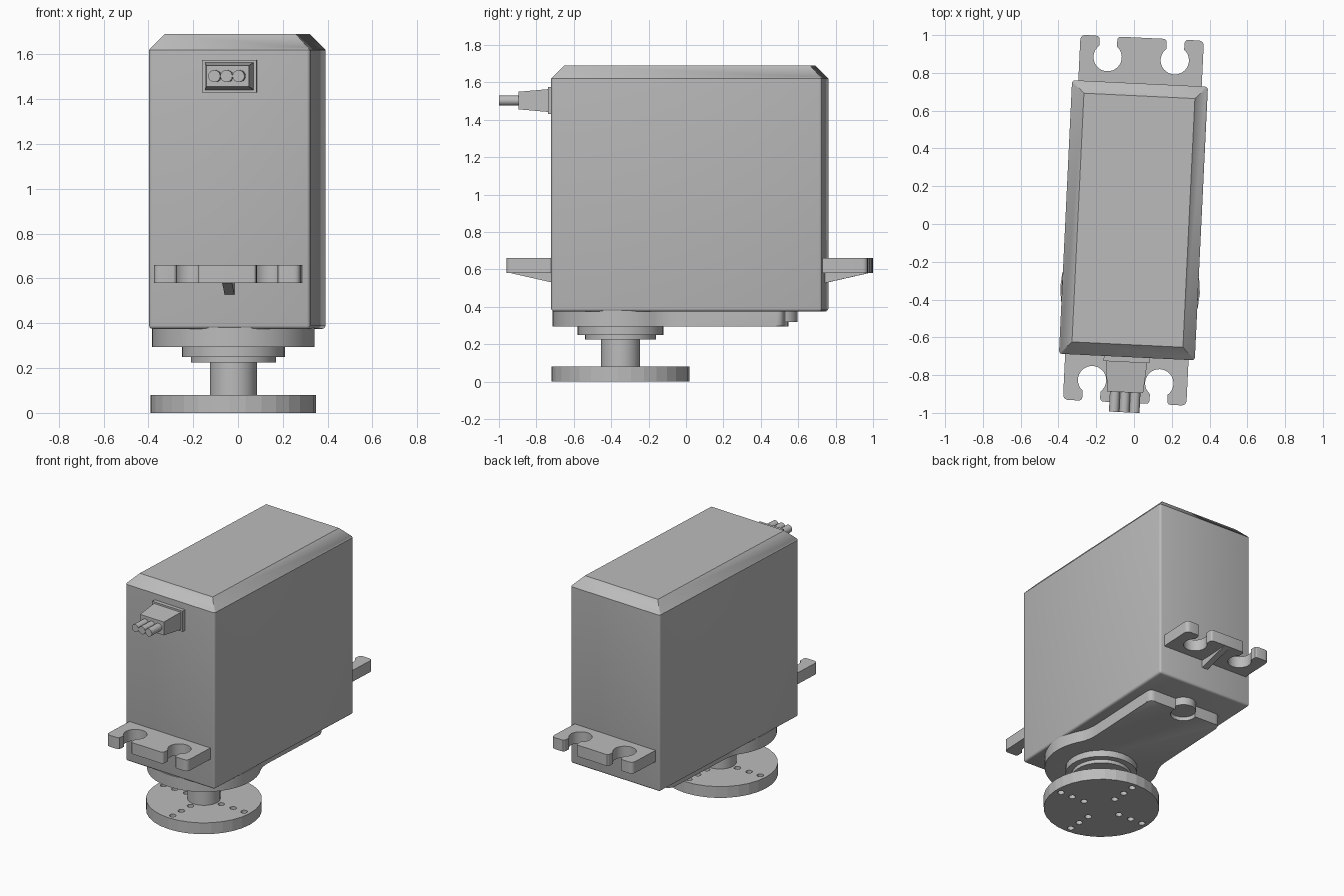
import bpy, bmesh
from math import cos, sin, pi, radians, sqrt, asin
from mathutils import Matrix, Vector

if "Cube" in bpy.data.objects:
    bpy.data.objects.remove(bpy.data.objects["Cube"])

# The whole model is turned slightly about z
PLACE = Matrix.Translation((-0.003, 0.02, 0)) @ Matrix.Rotation(radians(-2.75), 4, 'Z')
SHAFT_Y = -0.37

grey = bpy.data.materials.new("plain grey")
grey.use_nodes = True
COLOUR = (0.5, 0.5, 0.5, 1)
grey.diffuse_color = COLOUR
grey.node_tree.nodes["Principled BSDF"].inputs["Base Color"].default_value = COLOUR


def finish(bm, name, smooth=True):
    bmesh.ops.recalc_face_normals(bm, faces=bm.faces)
    me = bpy.data.meshes.new(name)
    bm.to_mesh(me)
    bm.free()
    me.materials.append(grey)
    ob = bpy.data.objects.new(name, me)
    ob.matrix_world = PLACE
    bpy.context.collection.objects.link(ob)
    activate(ob)
    if smooth:
        bpy.ops.object.shade_smooth_by_angle(angle=radians(30))
    return ob


def activate(ob):
    bpy.ops.object.select_all(action='DESELECT')
    ob.select_set(True)
    bpy.context.view_layer.objects.active = ob


def loft(bm, rings):
    """Skin a stack of equal-length point rings and cap both ends."""
    loops = [[bm.verts.new(p) for p in ring] for ring in rings]
    for a, b in zip(loops, loops[1:]):
        for i in range(len(a)):
            j = (i + 1) % len(a)
            bm.faces.new((a[i], a[j], b[j], b[i]))
    bm.faces.new(loops[0][::-1])
    bm.faces.new(loops[-1])


def prism(outline, z0, z1):
    bm = bmesh.new()
    loft(bm, [[(x, y, z) for x, y in outline] for z in (z0, z1)])
    return bm


def arc(cx, cy, r, a0, a1, n):
    return [(cx + r * cos(a0 + (a1 - a0) * i / n), cy + r * sin(a0 + (a1 - a0) * i / n))
            for i in range(n + 1)]


def soft(a, p, b, n=5):
    """Rounded corner from a to b, pulled towards p."""
    a, p, b = Vector(a), Vector(p), Vector(b)
    return [tuple(a.lerp(p, i / n).lerp(p.lerp(b, i / n), i / n)) for i in range(n + 1)]


def mirrored(half):
    return half + [(-x, y) for x, y in reversed(half)]


def rect(hx, hy):
    return [(-hx, -hy), (hx, -hy), (hx, hy), (-hx, hy)]


def cylinder(bm, x, y, r, z0, z1, sides=32):
    loft(bm, [[(px, py, z) for px, py in arc(x, y, r, 0, 2 * pi, sides)[:-1]] for z in (z0, z1)])


def cut(ob, bm):
    cutter = finish(bm, "cutter", False)
    cutter.hide_render = True
    mod = ob.modifiers.new("cut", 'BOOLEAN')
    mod.operation = 'DIFFERENCE'
    mod.solver = 'EXACT'
    mod.object = cutter
    activate(ob)
    bpy.ops.object.modifier_apply(modifier=mod.name)
    bpy.data.objects.remove(cutter)


def mirror_y(ob):
    mod = ob.modifiers.new("mirror", 'MIRROR')
    mod.use_axis = (False, True, False)
    mod.use_mirror_merge = False


# Case: box with a chamfered top and slightly softened lower edges
bm = bmesh.new()
loft(bm, [[(x, y, z) for x, y in rect(0.36 - d, 0.725 - d)]
          for z, d in ((0.375, 0), (1.62, 0), (1.69, 0.066))])
low = [e for e in bm.edges if min(v.co.z for v in e.verts) < 0.4]
bmesh.ops.bevel(bm, geom=low, offset=0.015, segments=3, profile=0.5, affect='EDGES')
finish(bm, "case")

# Mounting ears with open screw slots
HX, HY, R, W, END = 0.178, 0.856, 0.075, 0.047, 0.967
mouth = asin(W / R)
half = soft((HX - W - 0.02, END), (HX - W, END), (HX - W, END - 0.02), 3)
half += arc(HX, HY, R, pi / 2 + mouth, 5 * pi / 2 - mouth, 24)
half += soft((HX + W, END - 0.02), (HX + W, END), (HX + W + 0.02, END), 3)
half += soft((0.297, END), (0.327, END), (0.327, END - 0.03)) + [(0.327, 0.70)]
mirror_y(finish(prism(mirrored(half), 0.58, 0.66), "mounting_ears"))

# Triangular ribs under the ears
bm = bmesh.new()
loft(bm, [[(x, 0.70, 0.59), (x, 0.70, 0.522), (x, 0.96, 0.581), (x, 0.96, 0.59)]
          for x in (-0.022, 0.022)])
mirror_y(finish(bm, "ear_ribs"))

# Gear cover: round around the shaft, narrow towards the back
CR, CW, CE = 0.363, 0.28, 0.517
join = SHAFT_Y + sqrt(CR ** 2 - CW ** 2)
half = arc(0, SHAFT_Y, CR, -pi / 2 + 0.06, radians(28), 18)
half += soft(half.pop(), (CW, join), (CW, join + 0.09))
half += soft((CW, CE - 0.04), (CW, CE), (CW - 0.04, CE))
bm = prism(mirrored(half), 0.295, 0.38)
rim = [e for e in bm.edges if all(v.co.z < 0.3 for v in e.verts)]
bmesh.ops.bevel(bm, geom=rim, offset=0.008, segments=2, profile=0.5, affect='EDGES')
cover = finish(bm, "gear_cover")

# Screw recess and boss at the back of the cover
bm = bmesh.new()
cylinder(bm, 0, 0.497, 0.083, 0.2, 0.34)
cut(cover, bm)
bm = bmesh.new()
cylinder(bm, 0, 0.497, 0.08, 0.32, 0.38)
finish(bm, "cover_boss")

# Output shaft and its stepped collars
for name, r, z0, z1 in (("upper_collar", 0.23, 0.25, 0.30),
                        ("lower_collar", 0.19, 0.225, 0.255),
                        ("output_shaft", 0.105, 0.06, 0.23)):
    bm = bmesh.new()
    cylinder(bm, 0, SHAFT_Y, r, z0, z1)
    finish(bm, name)

# Output disc with four rows of three holes
bm = bmesh.new()
cylinder(bm, 0, SHAFT_Y, 0.37, 0, 0.08)
disc = finish(bm, "output_disc", False)
bm = bmesh.new()
for k in range(4):
    for d in (0.14, 0.235, 0.325):
        cylinder(bm, d * cos(k * pi / 2), SHAFT_Y + d * sin(k * pi / 2), 0.022, -0.1, 0.2, 12)
cut(disc, bm)

# Cable flange, tapered boot and three wires, built upright then laid towards the front
LAY = Matrix.Translation((0, 0, 1.503)) @ Matrix.Rotation(pi / 2, 4, 'X')


def laid(bm, name):
    bmesh.ops.transform(bm, matrix=LAY, verts=bm.verts)
    finish(bm, name)


laid(prism(rect(0.122, 0.073), 0.71, 0.752), "cable_flange")
bm = bmesh.new()
loft(bm, [[(x, y, z) for x, y in rect(hx, hy)]
          for z, hx, hy in ((0.74, 0.11, 0.062), (0.912, 0.095, 0.047))])
laid(bm, "cable_boot")
for i, name in enumerate(("right_wire", "middle_wire", "left_wire")):
    bm = bmesh.new()
    cylinder(bm, (i - 1) * 0.054, 0, 0.027, 0.90, 1.018, 16)
    laid(bm, name)
